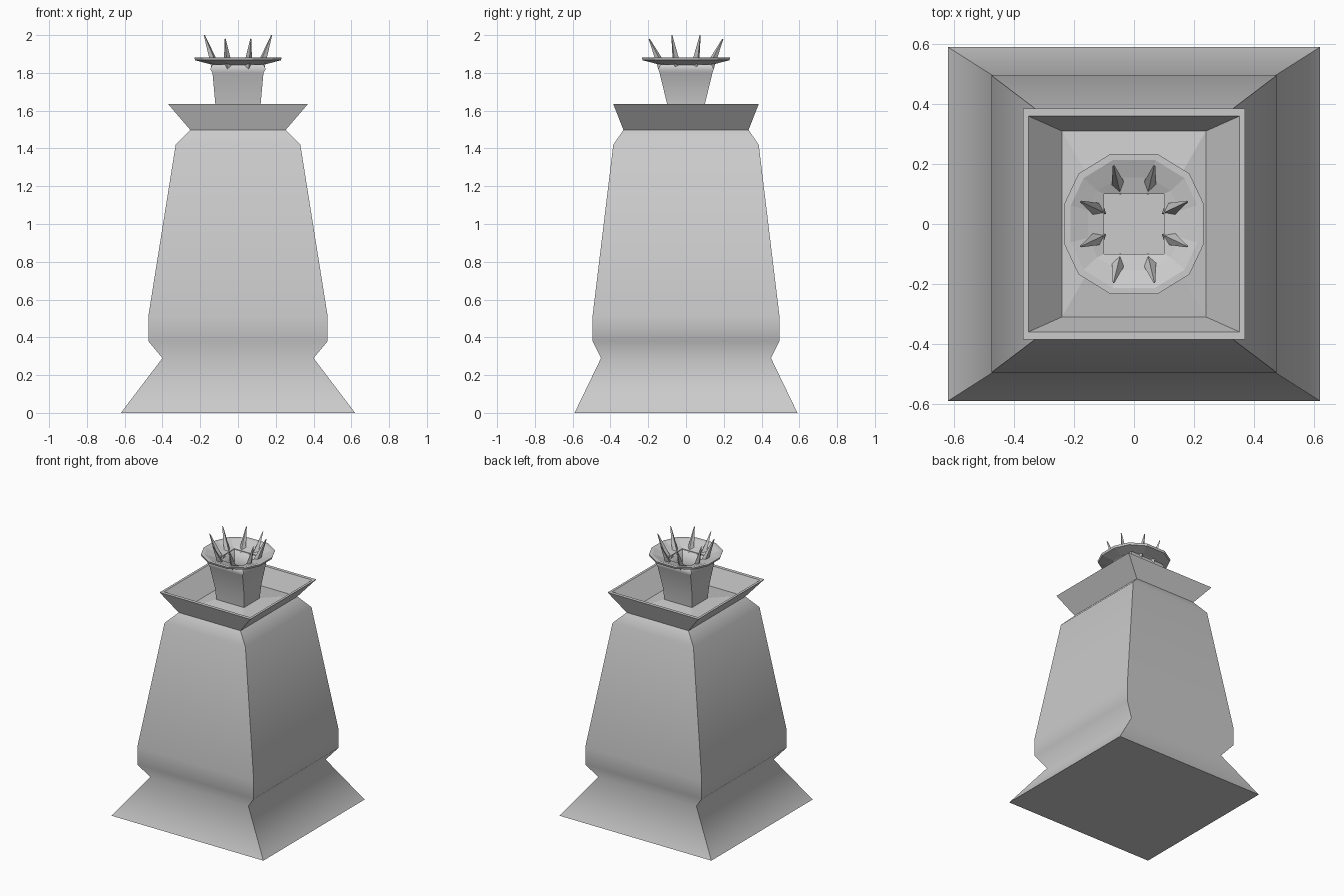
import bpy, bmesh
from mathutils import Vector

if "Cube" in bpy.data.objects:
    bpy.data.objects.remove(bpy.data.objects["Cube"])


def rect(x, y, z):
    return [(x, y, z), (-x, y, z), (-x, -y, z), (x, -y, z)]


def dodeca(s, z):
    # twelve-sided ring, two rounding points per corner of a square
    q = [(0.232, 0.068), (0.185, 0.168), (0.078, 0.234)]
    pts = q + [(-x, y) for x, y in reversed(q)]
    pts += [(-x, -y) for x, y in pts]
    return [(x * s, y * s, z) for x, y in pts]


def square12(r, z):
    # square outline with twelve points, four of them doubled up along each side
    q = [(r, r * 0.4), (r, r), (r * 0.4, r)]
    pts = q + [(-x, y) for x, y in reversed(q)]
    pts += [(-x, -y) for x, y in pts]
    return [(x, y, z) for x, y in pts]


def loft(name, rings, smooth=False):
    bm = bmesh.new()
    loops = [[bm.verts.new(p) for p in ring] for ring in rings]
    n = len(loops[0])
    for a, b in zip(loops, loops[1:]):
        for i in range(n):
            j = (i + 1) % n
            bm.faces.new((a[i], a[j], b[j], b[i])).smooth = smooth
    bm.faces.new(loops[0][::-1])
    bm.faces.new(loops[-1])
    # vertical corner edges stay sharp
    for a, b in zip(loops, loops[1:]):
        for i in range(n):
            bm.edges.get((a[i], b[i])).smooth = False
    for loop in (loops[0], loops[-1]):
        for i in range(n):
            bm.edges.get((loop[i], loop[(i + 1) % n])).smooth = False
    bmesh.ops.recalc_face_normals(bm, faces=bm.faces)
    me = bpy.data.meshes.new(name)
    bm.to_mesh(me)
    bm.free()
    ob = bpy.data.objects.new(name, me)
    bpy.context.collection.objects.link(ob)
    return ob


# flared foot and tapering body
loft("body", [rect(*p) for p in (
    (0.62, 0.59, 0), (0.40, 0.45, 0.29), (0.475, 0.495, 0.38),
    (0.475, 0.495, 0.51), (0.33, 0.385, 1.42), (0.25, 0.33, 1.5))], True)

# open tray whose floor rises gently to the neck
loft("tray", [rect(*p) for p in (
    (0.25, 0.33, 1.495), (0.37, 0.385, 1.635), (0.352, 0.36, 1.635),
    (0.24, 0.31, 1.51), (0.118, 0.098, 1.54))])

# square neck
loft("neck", [rect(*p) for p in (
    (0.112, 0.09, 1.53), (0.12, 0.10, 1.635), (0.135, 0.14, 1.80),
    (0.147, 0.147, 1.82), (0.135, 0.135, 1.845),
    (0.10, 0.10, 1.84), (0.10, 0.10, 1.72))], True)

# shallow twelve-sided dish around the square opening
loft("dish", [square12(0.10, 1.82), dodeca(0.62, 1.845), dodeca(0.98, 1.867),
              dodeca(1.0, 1.882), dodeca(0.91, 1.882), dodeca(0.66, 1.86),
              square12(0.10, 1.845), square12(0.10, 1.821)])
# open the dish's centre so the well in the neck is visible
dish = bpy.data.objects["dish"].data
bm = bmesh.new()
bm.from_mesh(dish)
bmesh.ops.delete(bm, geom=[f for f in bm.faces if len(f.verts) == 12], context='FACES')
bm.to_mesh(dish)
bm.free()


# eight leaning spikes, two per side
def spike(name, base, tip):
    base, tip = Vector(base), Vector(tip)
    axis = tip - base
    bpy.ops.mesh.primitive_cone_add(
        vertices=4, radius1=0.026, radius2=0.003, depth=axis.length,
        location=(base + tip) / 2, rotation=axis.to_track_quat('Z', 'Y').to_euler())
    bpy.context.object.name = name


for sx in (-1, 1):
    for sy in (-1, 1):
        spike("side_spike", (sx * 0.115, sy * 0.045, 1.82), (sx * 0.178, sy * 0.075, 2.0))
        spike("front_back_spike", (sx * 0.05, sy * 0.12, 1.82), (sx * 0.068, sy * 0.195, 1.98))
